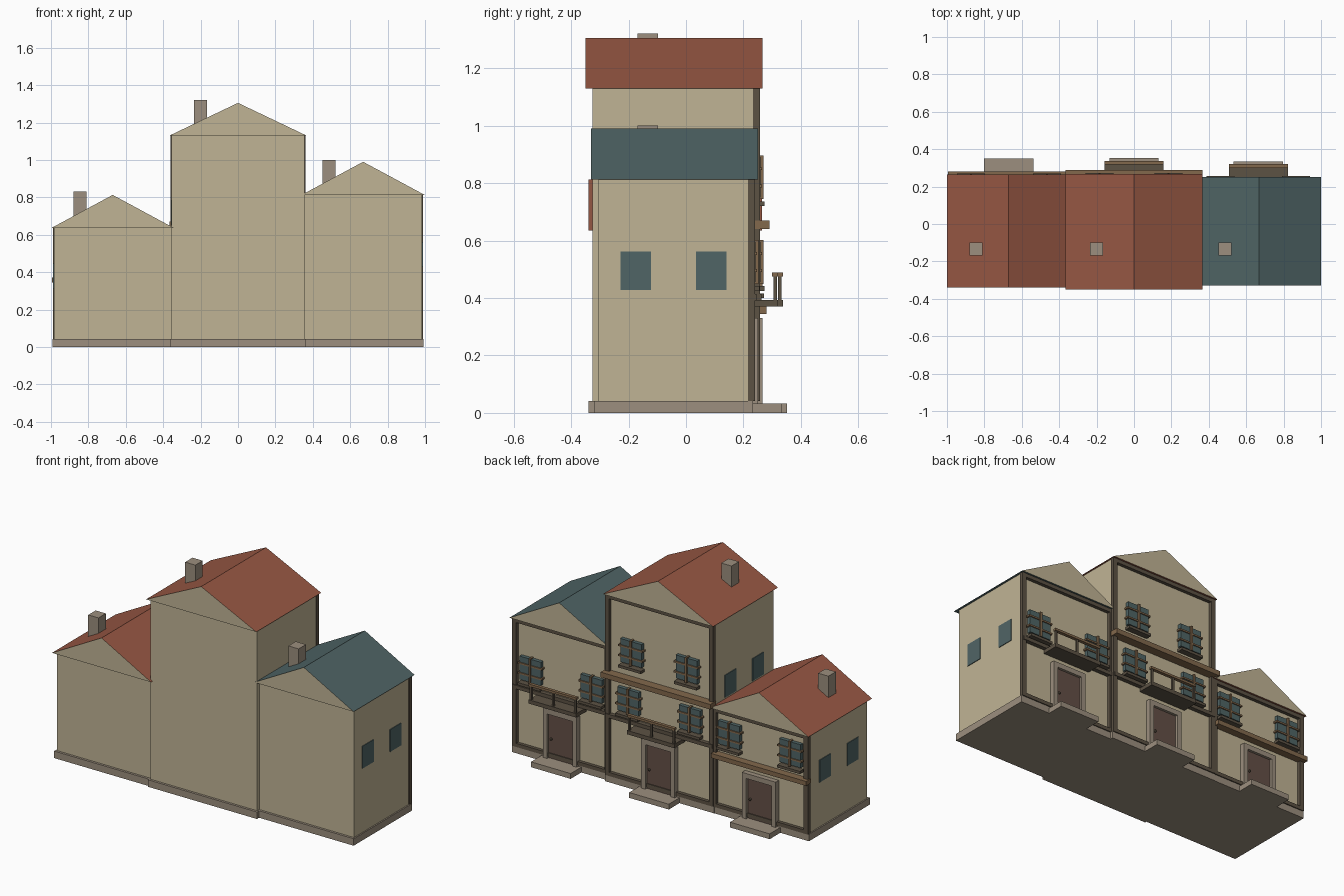
import bpy
import bmesh
from mathutils import Vector

old = bpy.data.objects.get("Cube")
if old:
    bpy.data.objects.remove(old, do_unlink=True)


def material(name, rgb):
    # Colours are given as sRGB bytes and stored as linear values
    lin = [((c / 255 + 0.055) / 1.055) ** 2.4 for c in rgb] + [1]
    m = bpy.data.materials.new(name)
    m.use_nodes = True
    m.diffuse_color = lin
    m.node_tree.nodes["Principled BSDF"].inputs["Base Color"].default_value = lin
    return m


PLASTER = material("cream plaster", (192, 180, 149))
RED = material("red roof tile", (152, 88, 68))
TEAL = material("slate blue", (80, 101, 102))
STONE = material("grey stone", (156, 143, 126))
DARK = material("dark timber", (92, 82, 68))
BROWN = material("brown timber", (130, 104, 76))
DOOR = material("door wood", (100, 80, 70))


def finish(name, bm, mats):
    me = bpy.data.meshes.new(name)
    bmesh.ops.recalc_face_normals(bm, faces=bm.faces)
    bm.to_mesh(me)
    bm.free()
    for m in mats:
        me.materials.append(m)
    ob = bpy.data.objects.new(name, me)
    bpy.context.collection.objects.link(ob)
    return ob


def box(name, mat, x, y, z):
    """Box from (low, high) pairs on each axis."""
    bm = bmesh.new()
    bmesh.ops.create_cube(bm, size=1)
    for v in bm.verts:
        v.co = Vector([r[0] if c < 0 else r[1] for c, r in zip(v.co, (x, y, z))])
    return finish(name, bm, [mat])


def around(c, half):
    return (c - half, c + half)


def gable_roof(name, mat, x, y, eave, ridge):
    """Triangular prism with plastered gable ends."""
    bm = bmesh.new()
    profile = [(x[0], eave), (x[1], eave), (sum(x) / 2, ridge)]
    face = bm.faces.new([bm.verts.new((px, y[0], pz)) for px, pz in profile])
    ext = bmesh.ops.extrude_face_region(bm, geom=[face], use_keep_orig=True)
    verts = [g for g in ext["geom"] if isinstance(g, bmesh.types.BMVert)]
    bmesh.ops.translate(bm, verts=verts, vec=(0, y[1] - y[0], 0))
    bm.normal_update()
    for f in bm.faces:
        f.material_index = 1 if abs(f.normal.y) > 0.5 else 0
    return finish(name, bm, [mat, PLASTER])


def window(name, cx, cz, wall, w=0.15, h=0.14):
    """Two panes with cross bars, frame rails and a sill."""
    for side in (-1, 1):
        box(name + "_pane", TEAL, around(cx + side * w / 4, w / 4 - 0.004),
            (wall, wall + 0.022), around(cz, h / 2))
    box(name + "_mullion", BROWN, around(cx, 0.006), (wall, wall + 0.032),
        around(cz, h / 2 + 0.006))
    for dz in (-0.03, 0.03):
        box(name + "_bar", BROWN, around(cx, w / 2 + 0.006),
            (wall, wall + 0.028), around(cz + dz, 0.005))
    box(name + "_sill", DARK, around(cx, w / 2), (wall, wall + 0.036),
        around(cz - h / 2 - 0.022, 0.008))


def door(name, cx, wall, top):
    """Door leaf in a stone surround with knob and step."""
    box(name + "_leaf", DOOR, around(cx, 0.085), (wall, wall + 0.015), (0.03, top - 0.03))
    for side in (-1, 1):
        box(name + "_jamb", STONE, around(cx + side * 0.098, 0.014),
            (wall, wall + 0.03), (0.03, top))
    box(name + "_lintel", STONE, around(cx, 0.112), (wall, wall + 0.03), (top - 0.03, top))
    box(name + "_step", STONE, around(cx, 0.132), (wall, wall + 0.115), (0, 0.032))
    bm = bmesh.new()
    bmesh.ops.create_uvsphere(bm, u_segments=8, v_segments=6, radius=0.008)
    bmesh.ops.translate(bm, verts=bm.verts, vec=(cx + 0.065, wall + 0.02, 0.15))
    finish(name + "_knob", bm, [DARK])


def balcony(name, cx, wall):
    """Floor slab with end posts and a front rail."""
    out = wall + 0.1
    box(name + "_floor", DARK, around(cx, 0.158), (wall, out), (0.37, 0.393))
    for side in (-1, 0, 1):
        box(name + "_post", DARK, around(cx + side * 0.148, 0.006),
            (out - 0.016, out - 0.004), (0.393, 0.48))
    box(name + "_rail", BROWN, around(cx, 0.158), (out - 0.02, out), (0.474, 0.488))


def house(name, x, back, front, eave, roof_x, ridge, roof_mat, chimney_x, chimney_top):
    """Shared shell: plinth, walls, timber frame, roof and chimney."""
    box(name + "_plinth", STONE, (x[0] - 0.008, x[1] + 0.008),
        (back - 0.014, front + 0.014), (0, 0.042))
    box(name + "_walls", PLASTER, x, (back, front), (0.042, eave))
    face = (front - 0.004, front + 0.02)
    for px in (x[0] + 0.009, x[1] - 0.009):
        box(name + "_corner_post", DARK, around(px, 0.014), face, (0.042, eave))
    for z in (0.052, eave - 0.012):
        box(name + "_frame_beam", DARK, x, face, around(z, 0.011))
    gable_roof(name + "_roof", roof_mat, roof_x, (back - 0.025, front + 0.03), eave, ridge)
    box(name + "_chimney", STONE, around(chimney_x, 0.034), (-0.168, -0.098),
        (eave, chimney_top))


def side_windows(name, x, z):
    for cy in (-0.175, 0.088):
        box(name + "_side_window", TEAL, around(x, 0.004), around(cy, 0.053), around(z, 0.067))


# Low house
house("low_house", (-0.985, -0.355), -0.315, 0.235, 0.635, (-1.0, -0.34), 0.813,
      RED, -0.845, 0.83)
box("low_house_ledge", BROWN, (-0.995, -0.362), (0.235, 0.28), (0.345, 0.372))
door("low_house_door", -0.67, 0.235, 0.305)
for wx in (-0.872, -0.465):
    window("low_house_window", wx, 0.5, 0.235)
side_windows("low_house", -0.985, 0.378)

# Tall house
house("tall_house", (-0.355, 0.355), -0.325, 0.237, 1.13, (-0.367, 0.367), 1.305,
      RED, -0.2, 1.32)
box("tall_house_ledge", BROWN, (-0.365, 0.365), (0.237, 0.29), (0.64, 0.67))
box("tall_house_floor_beam", DARK, (-0.355, 0.355), (0.233, 0.262), (0.392, 0.414))
door("tall_house_door", 0, 0.237, 0.33)
balcony("tall_house_balcony", 0, 0.237)
for side in (-1, 1):
    window("tall_house_lower_window", side * 0.205, 0.525, 0.237)
    window("tall_house_upper_window", side * 0.185, 0.82, 0.237)
side_windows("tall_house", -0.355, 0.72)

# Middle-height house
house("mid_house", (0.35, 0.985), -0.305, 0.22, 0.812, (0.338, 1.0), 0.99,
      TEAL, 0.487, 1.0)
box("mid_house_floor_beam", DARK, (0.35, 0.985), (0.216, 0.245), (0.392, 0.414))
door("mid_house_door", 0.665, 0.22, 0.33)
balcony("mid_house_balcony", 0.665, 0.22)
for wx in (0.462, 0.867):
    window("mid_house_window", wx, 0.525, 0.22)
side_windows("mid_house", 0.985, 0.495)
